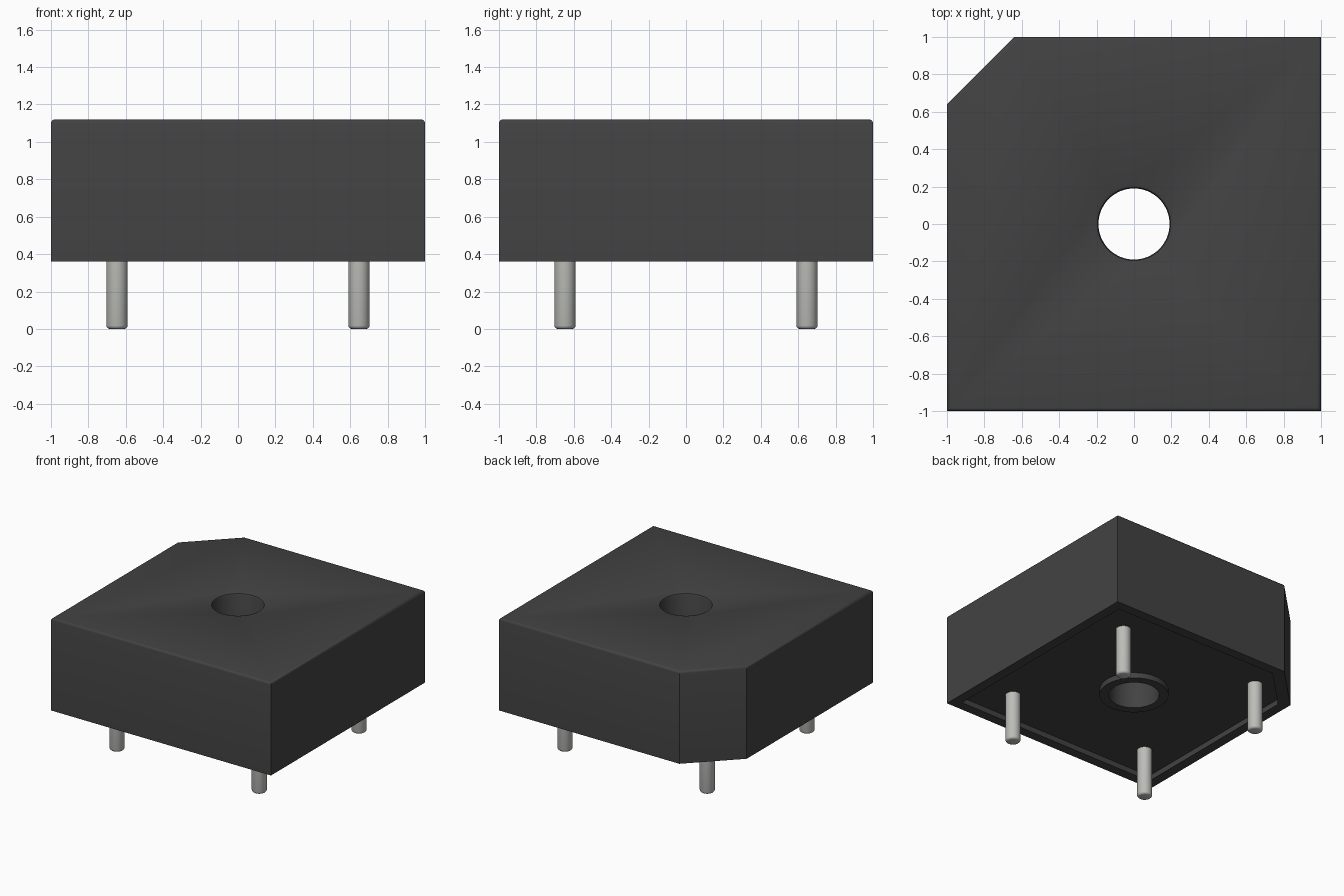
import bpy, bmesh, math

if "Cube" in bpy.data.objects:
    bpy.data.objects.remove(bpy.data.objects["Cube"], do_unlink=True)

BOTTOM, TOP = 0.36, 1.12      # body height range
HOLE_R, PIN_R, PIN_POS = 0.19, 0.057, 0.647
RECESS = 0.045                # depth of the hollow underside


def material(name, rgb):
    m = bpy.data.materials.new(name)
    m.use_nodes = True
    m.diffuse_color = (*rgb, 1)
    m.node_tree.nodes["Principled BSDF"].inputs["Base Color"].default_value = (*rgb, 1)
    return m


def make_object(name, bm, mat):
    bmesh.ops.recalc_face_normals(bm, faces=bm.faces[:])
    mesh = bpy.data.meshes.new(name)
    bm.to_mesh(mesh)
    bm.free()
    mesh.materials.append(mat)
    ob = bpy.data.objects.new(name, mesh)
    bpy.context.collection.objects.link(ob)
    return ob


def activate(ob):
    bpy.ops.object.select_all(action='DESELECT')
    ob.select_set(True)
    bpy.context.view_layer.objects.active = ob


def smooth(ob):
    activate(ob)
    bpy.ops.object.shade_smooth_by_angle(angle=math.radians(35))


def prism(half, cut, z0, z1, round_top=0.0):
    """Square block with its back corner at -x cut off, optionally rounded on top."""
    bm = bmesh.new()
    outline = [(-half, -half), (half, -half), (half, half), (cut - half, half), (-half, half - cut)]
    face = bm.faces.new([bm.verts.new((x, y, z0)) for x, y in outline])
    ext = bmesh.ops.extrude_face_region(bm, geom=[face])
    for v in ext["geom"]:
        if isinstance(v, bmesh.types.BMVert):
            v.co.z = z1
    if round_top:
        edges = [e for e in bm.edges if all(v.co.z > z1 - 1e-4 for v in e.verts)]
        bmesh.ops.bevel(bm, geom=edges, offset=round_top, segments=3, profile=0.5, affect='EDGES')
    return bm


def lathe(profile, sides, closed=False):
    """Spin an (r, z) profile about z; open profiles are capped at both ends."""
    bm = bmesh.new()
    rings = [[bm.verts.new((r * math.cos(2 * math.pi * i / sides),
                            r * math.sin(2 * math.pi * i / sides), z)) for i in range(sides)]
             for r, z in profile]
    pairs = list(zip(rings, rings[1:] + rings[:1])) if closed else list(zip(rings, rings[1:]))
    for a, b in pairs:
        for i in range(sides):
            j = (i + 1) % sides
            bm.faces.new((a[i], a[j], b[j], b[i]))
    if not closed:
        bm.faces.new(rings[0])
        bm.faces.new(rings[-1])
    return bm


def subtract(ob, cutter):
    cutter.hide_render = True
    mod = ob.modifiers.new("cut", 'BOOLEAN')
    mod.operation, mod.solver, mod.object = 'DIFFERENCE', 'EXACT', cutter
    activate(ob)
    bpy.ops.object.modifier_apply(modifier=mod.name)
    bpy.data.objects.remove(cutter, do_unlink=True)


black = material("black plastic", (0.055, 0.055, 0.055))
metal = material("tinned metal", (0.50, 0.51, 0.48))

# Body block with hollowed underside and a centre hole with a rounded lip
body = make_object("body", prism(1.0, 0.36, BOTTOM, TOP, 0.02), black)
subtract(body, make_object("underside_cutter", prism(0.92, 0.33, BOTTOM - 0.1, BOTTOM + RECESS), black))
hole = [(HOLE_R, BOTTOM - 0.2), (HOLE_R, TOP - 0.02), (HOLE_R + 0.006, TOP - 0.006),
        (HOLE_R + 0.02, TOP), (HOLE_R + 0.02, TOP + 0.1)]
subtract(body, make_object("hole_cutter", lathe(hole, 64), black))
smooth(body)

# Collar round the hole on the underside
collar = [(HOLE_R, BOTTOM), (HOLE_R + 0.07, BOTTOM),
          (HOLE_R + 0.07, BOTTOM + RECESS), (HOLE_R, BOTTOM + RECESS)]
smooth(make_object("hole_collar", lathe(collar, 64, closed=True), black))

# Four pins with rounded tips
pin = [(PIN_R - 0.018, 0), (PIN_R - 0.009, 0.003), (PIN_R - 0.003, 0.009),
       (PIN_R, 0.018), (PIN_R, BOTTOM + RECESS + 0.02)]
for side, x in (("right", -PIN_POS), ("left", PIN_POS)):
    for end, y in (("front", -PIN_POS), ("back", PIN_POS)):
        ob = make_object(f"pin_{end}_{side}", lathe(pin, 32), metal)
        ob.location = (x, y, 0)
        smooth(ob)
